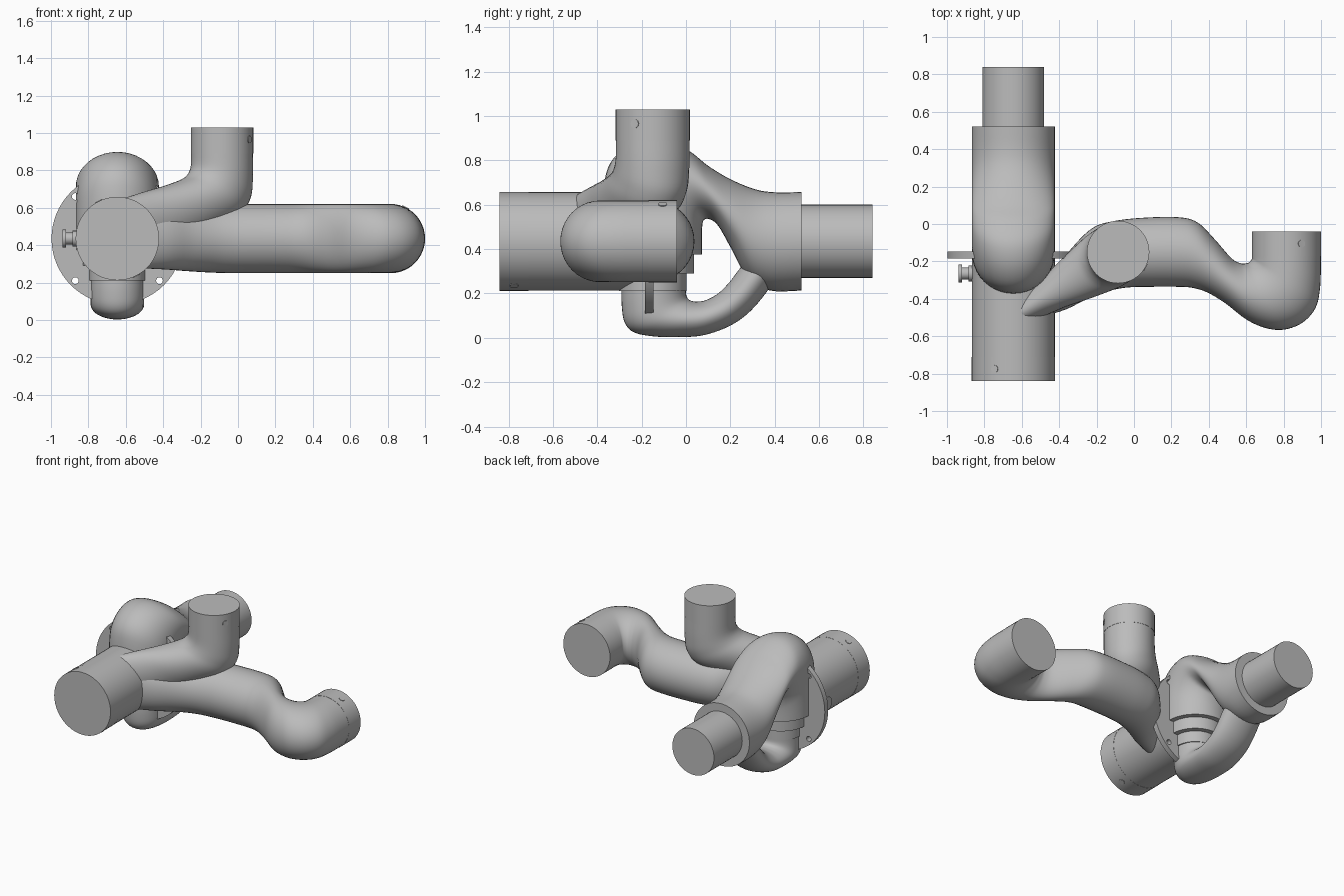
import bpy
import bmesh
from math import radians, sin, cos, tau
from mathutils import Vector

if "Cube" in bpy.data.objects:
    bpy.data.objects.remove(bpy.data.objects["Cube"])


def material(name, value):
    mat = bpy.data.materials.new(name)
    mat.use_nodes = True
    color = (value, value, value, 1)
    mat.diffuse_color = color
    mat.node_tree.nodes["Principled BSDF"].inputs["Base Color"].default_value = color
    return mat


GREY = material("cast grey", 0.5)
CX, CZ = -0.645, 0.435      # axis of the main body
BEND_Y = -0.15              # axis of the vertical pipes


def finish(obj, name):
    obj.name = name
    obj.data.materials.clear()
    obj.data.materials.append(GREY)
    bpy.ops.object.select_all(action='DESELECT')
    obj.select_set(True)
    bpy.context.view_layer.objects.active = obj
    bpy.ops.object.shade_smooth_by_angle(angle=radians(35))
    return obj


def cylinder(name, start, end, radius, sides=48):
    a, b = Vector(start), Vector(end)
    bpy.ops.mesh.primitive_cylinder_add(vertices=sides, radius=radius,
                                        depth=(b - a).length, location=(a + b) / 2)
    obj = bpy.context.object
    obj.rotation_euler = (b - a).to_track_quat('Z', 'Y').to_euler()
    return finish(obj, name)


def smooth_stations(stations, steps=5):
    """Catmull-Rom interpolation between stations."""
    s = [Vector(p) for p in stations]
    s = [s[0]] + s + [s[-1]]
    for a, b, c, d in zip(s, s[1:], s[2:], s[3:]):
        for i in range(steps):
            t = i / steps
            yield b + ((c - a) * t + (a * 2 - b * 5 + c * 4 - d) * t ** 2
                       + (b * 3 - a - c * 3 + d) * t ** 3) / 2
    yield s[-1]


def squashed_pipe(name, origin, u, v, stations, sides=40):
    """Oval tube bending in the plane u, v. Each station gives a point on the
    outer edge, the point facing it on the inner edge, and the half width."""
    origin, u, v = Vector(origin), Vector(u).normalized(), Vector(v)
    n = u.cross(v)
    bm = bmesh.new()
    rings = []
    for ou, ov, iu, iv, width in smooth_stations(stations):
        outer, inner = u * ou + v * ov, u * iu + v * iv
        mid, half = origin + (outer + inner) / 2, (outer - inner) / 2
        rings.append([bm.verts.new(mid + half * cos(tau * k / sides)
                                   + n * width * sin(tau * k / sides))
                      for k in range(sides)])
    for a, b in zip(rings, rings[1:]):
        for k in range(sides):
            j = (k + 1) % sides
            bm.faces.new((a[k], a[j], b[j], b[k]))
    bm.faces.new(rings[0])
    bm.faces.new(rings[-1])
    bmesh.ops.recalc_face_normals(bm, faces=bm.faces)
    mesh = bpy.data.meshes.new(name)
    bm.to_mesh(mesh)
    bm.free()
    obj = bpy.data.objects.new(name, mesh)
    bpy.context.collection.objects.link(obj)
    return finish(obj, name)


def port(name, center, outward, radius):
    """Small round pad lying on the skin of a pipe."""
    n = Vector(outward).normalized()
    skin = Vector(center) + n * radius
    cylinder(name, skin - n * 0.02, skin + n * 0.003, 0.02, 16)


# Main body and its end sleeve
cylinder("main_body", (CX, -0.71, CZ), (CX, -0.15, CZ), 0.222)
cylinder("main_sleeve", (CX, -0.84, CZ), (CX, -0.71, CZ), 0.2232)

# Round mounting flange with four bolt holes
flange = cylinder("flange", (CX, -0.185, CZ), (CX, -0.147, CZ), 0.352, 64)
for sx in (-1, 1):
    for sz in (-1, 1):
        x, z = CX + sx * 0.225, CZ + sz * 0.225
        cutter = cylinder("bolt_hole_cutter", (x, -0.3, z), (x, 0, z), 0.018, 16)
        cut = flange.modifiers.new("bolt_hole", 'BOOLEAN')
        cut.object = cutter
        bpy.context.view_layer.objects.active = flange
        bpy.ops.object.modifier_apply(modifier=cut.name)
        bpy.data.objects.remove(cutter)
finish(flange, "flange")

# Large pipe rising from the back, arching over and turning down
W = 0.222
squashed_pipe("loop_pipe", (CX, 0, 0), (0, 1, 0), (0, 0, 1), [
    (0.52, 0.657, 0.52, 0.213, W), (0.4, 0.656, 0.38, 0.213, W),
    (0.31, 0.67, 0.28, 0.265, W), (0.2, 0.715, 0.205, 0.4, W),
    (0.1, 0.775, 0.145, 0.505, W), (0.01, 0.845, 0.105, 0.535, W),
    (-0.11, 0.897, 0.08, 0.53, W), (-0.24, 0.875, 0.073, 0.5, W),
    (-0.34, 0.79, 0.072, 0.46, W), (-0.372, 0.65, 0.072, 0.42, W),
    (-0.372, 0.375, 0.072, 0.375, W)])
cylinder("back_outlet", (CX, 0.4, CZ), (CX, 0.84, CZ), 0.165)

# Stepped neck below the loop
for name, top, bottom, r in (("upper_neck", 0.4, 0.29, 0.187),
                             ("lower_neck", 0.3, 0.21, 0.152)):
    cylinder(name, (CX, BEND_Y, top), (CX, BEND_Y, bottom), r)

# Flattened return pipe underneath, joining the loop
W = 0.143
squashed_pipe("return_pipe", (CX, 0, 0), (0, 1, 0), (0, 0, 1), [
    (-0.29, 0.24, 0, 0.24, W), (-0.29, 0.15, 0, 0.2, W),
    (-0.277, 0.07, 0.005, 0.182, W), (-0.235, 0.025, 0.014, 0.172, W),
    (-0.15, 0.007, 0.027, 0.166, W), (-0.04, 0.003, 0.05, 0.163, W),
    (0.08, 0.012, 0.09, 0.17, W), (0.2, 0.055, 0.145, 0.2, W),
    (0.29, 0.12, 0.195, 0.25, W), (0.37, 0.215, 0.245, 0.315, W),
    (0.4, 0.27, 0.29, 0.36, W)])

# Long side pipe ending in a backward elbow
W = 0.184
squashed_pipe("side_pipe", (0, 0, CZ), (1, 0, 0), (0, 1, 0), [
    (-0.56, -0.37, -0.5, -0.5, 0.158), (-0.42, -0.24, -0.36, -0.455, 0.165),
    (-0.33, -0.125, -0.24, -0.395, 0.173), (-0.22, -0.02, -0.13, -0.357, 0.18),
    (-0.1, 0.017, -0.04, -0.34, W), (0.06, 0.034, 0.06, -0.336, W),
    (0.24, 0.036, 0.25, -0.336, W), (0.34, 0.008, 0.33, -0.345, W),
    (0.43, -0.08, 0.4, -0.37, W), (0.52, -0.182, 0.49, -0.425, W),
    (0.57, -0.21, 0.6, -0.51, W), (0.6, -0.21, 0.7, -0.555, W),
    (0.615, -0.205, 0.8, -0.565, W), (0.625, -0.195, 0.9, -0.528, W),
    (0.63, -0.185, 0.97, -0.45, W), (0.63, -0.175, 0.995, -0.34, W),
    (0.63, -0.165, 0.999, -0.2, W), (0.63, -0.1, 0.999, -0.1, W)])
cylinder("side_sleeve", (0.815, -0.17, CZ), (0.815, -0.04, CZ), 0.1852)

# Upright pipe branching off the main body
W = 0.1655
squashed_pipe("upright_pipe", (-0.085, -0.15, 0), (-0.465, -0.29, 0), (0, 0, 1), [
    (-W, 0.9, W, 0.9, W), (-W, 0.75, 0.17, 0.82, W),
    (-0.15, 0.64, 0.2, 0.775, W), (-0.08, 0.55, 0.255, 0.748, 0.162),
    (0.08, 0.48, 0.37, 0.714, 0.135), (0.28, 0.42, 0.49, 0.685, 0.1),
    (0.5, 0.37, 0.62, 0.65, 0.075)])
cylinder("upright_sleeve", (-0.085, -0.15, 0.89), (-0.085, -0.15, 1.03), 0.167)

# Small ports on the sleeves
port("upright_port", (-0.085, -0.15, 0.965), (0.145, -0.08, 0), 0.167)
port("side_port", (0.815, -0.105, CZ), (0.08, 0, 0.165), 0.1852)
port("main_port_top", (CX, -0.775, CZ), (-0.1, 0, 0.2), 0.2232)
port("main_port_bottom", (CX, -0.775, CZ), (0.1, 0, -0.2), 0.2232)

# Flanged fitting on the right of the main body
for name, start, end, r in (("fitting_base", -0.84, -0.885, 0.042),
                            ("fitting_stem", -0.88, -0.925, 0.032),
                            ("fitting_head", -0.92, -0.938, 0.048)):
    cylinder(name, (start, -0.265, CZ), (end, -0.265, CZ), r, 20)
